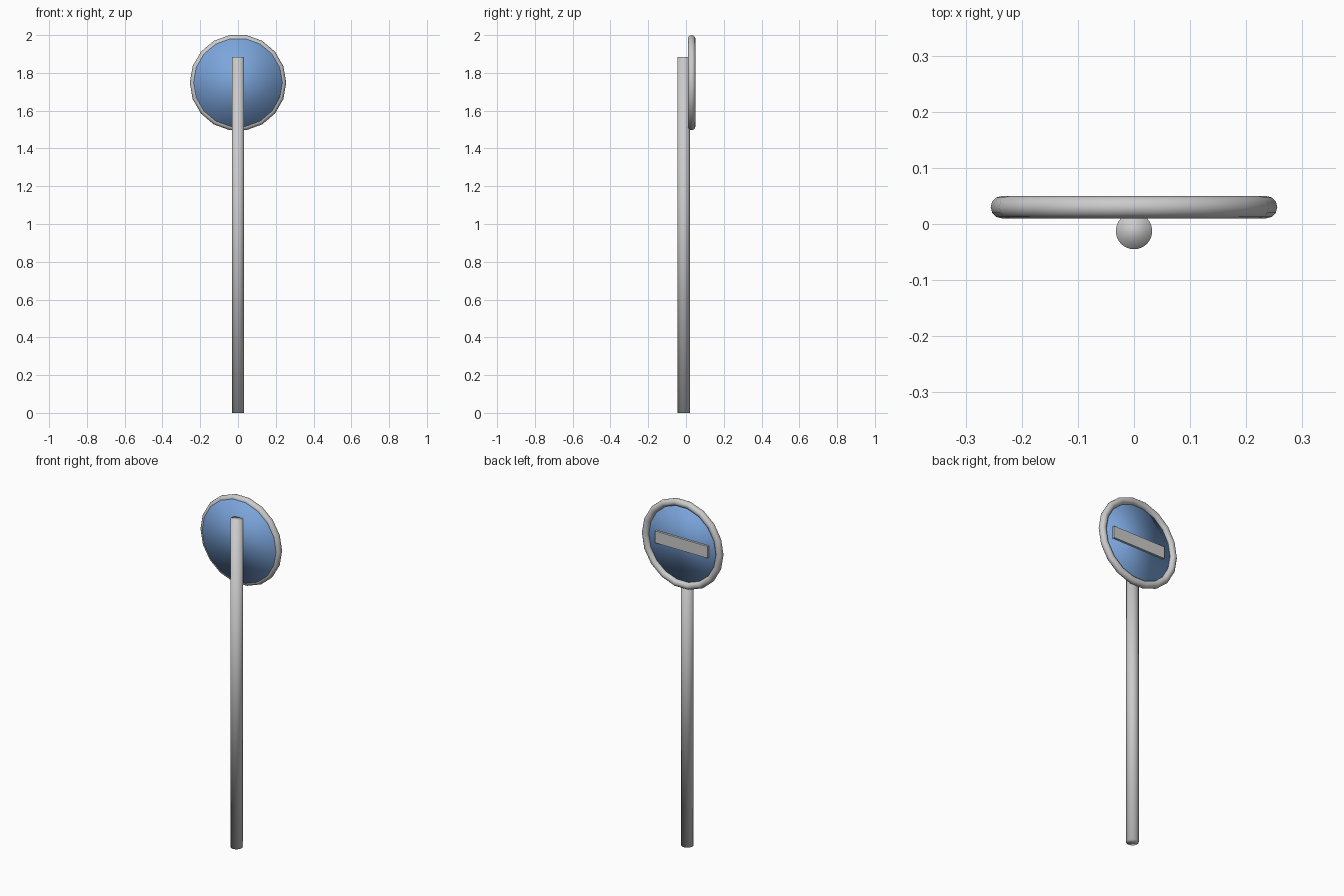
import bpy
from math import pi

if "Cube" in bpy.data.objects:
    bpy.data.objects.remove(bpy.data.objects["Cube"])

SIDES = 18          # facets around the round sign
CENTRE_Z = 1.7485   # height of the sign centre


def finish(name, smooth=True):
    obj = bpy.context.object
    obj.name = name
    bpy.ops.object.transform_apply(location=False, rotation=True, scale=True)
    if smooth:
        bpy.ops.object.shade_smooth()
    return obj


# Round post
bpy.ops.mesh.primitive_cylinder_add(vertices=24, radius=0.0325, depth=1.885,
                                    location=(0, -0.0125, 1.885 / 2))
finish("post")

# Blue sign plate, softly shaded right over its rim
bpy.ops.mesh.primitive_cylinder_add(vertices=SIDES, radius=0.2354, depth=0.02,
                                    location=(0, 0.02, CENTRE_Z),
                                    rotation=(pi / 2, pi / 2, 0))
plate = finish("sign_plate")
blue = bpy.data.materials.new("sign_blue")
blue.diffuse_color = (0.2, 0.38, 0.72, 1)
blue.use_nodes = True
blue.node_tree.nodes["Principled BSDF"].inputs["Base Color"].default_value = blue.diffuse_color
plate.data.materials.append(blue)

# Tubular rim around the plate
bpy.ops.mesh.primitive_torus_add(major_segments=SIDES, minor_segments=12,
                                 major_radius=0.2354, minor_radius=0.02,
                                 location=(0, 0.03, CENTRE_Z),
                                 rotation=(pi / 2, 0, 0))
finish("sign_rim")

# Horizontal bar on the sign face
bpy.ops.mesh.primitive_cube_add(size=1, location=(0, 0.034, CENTRE_Z))
bpy.context.object.scale = (0.335, 0.016, 0.068)
finish("sign_bar", smooth=False)
